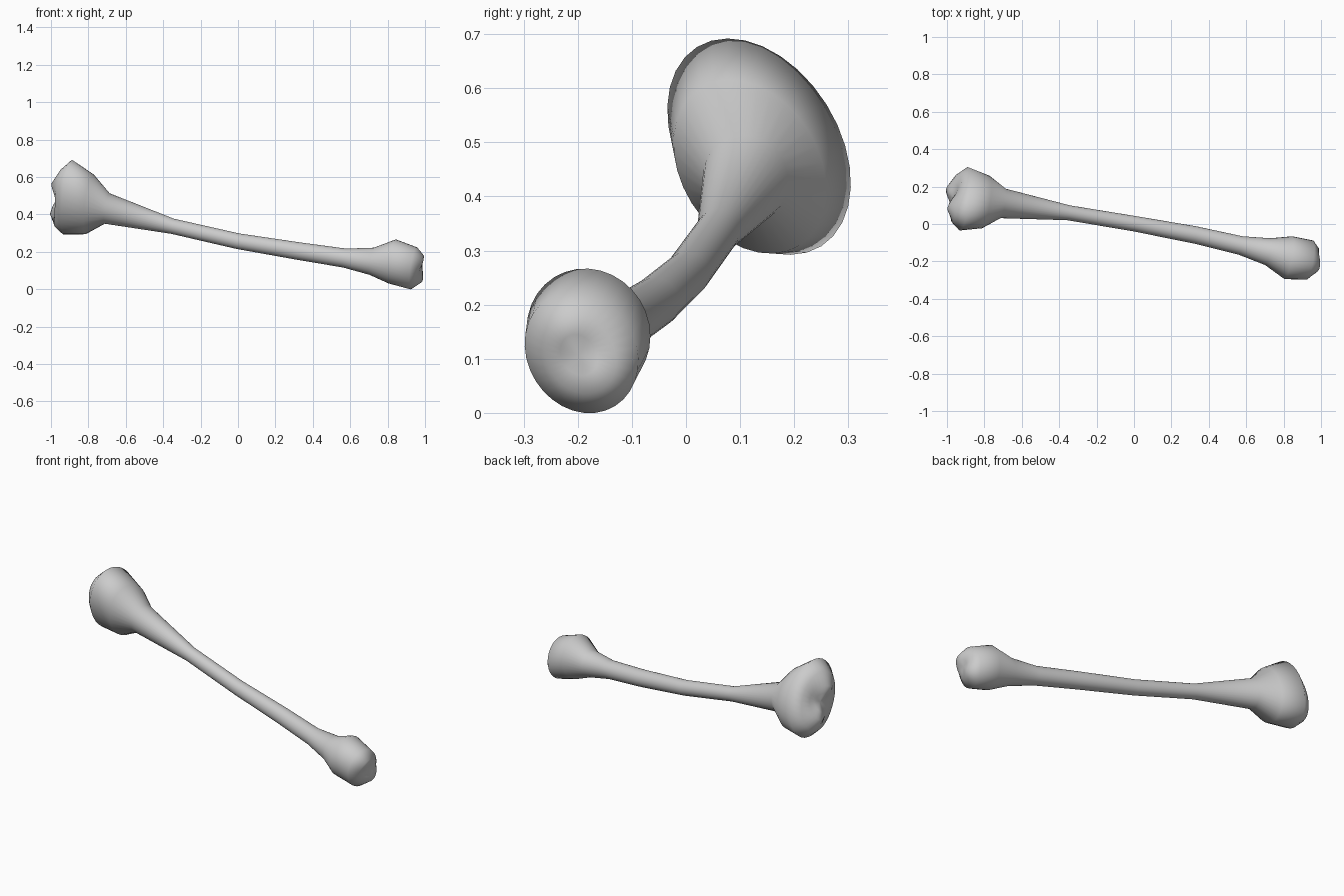
import bpy, bmesh
from math import cos, sin, pi, radians

SIDES = 32
AXIS = radians(122)   # direction of the long axis of the end knobs, in the y-z plane

# stations: x, y, z, long radius, short radius, lobe height along x
STATIONS = [
    (-0.976, 0.140, 0.495, 0.050, 0.035, -0.013),
    (-0.979, 0.140, 0.495, 0.095, 0.065, -0.021),
    (-0.958, 0.138, 0.496, 0.165, 0.112, -0.006),
    (-0.910, 0.135, 0.500, 0.217, 0.147, 0),
    (-0.795, 0.118, 0.463, 0.172, 0.127, 0),
    (-0.700, 0.110, 0.440, 0.083, 0.077, 0),
    (-0.350, 0.060, 0.345, 0.041, 0.039, 0),
    (0.000, 0.002, 0.265, 0.042, 0.040, 0),
    (0.325, -0.058, 0.212, 0.047, 0.045, 0),
    (0.570, -0.115, 0.175, 0.051, 0.049, 0),
    (0.715, -0.148, 0.158, 0.073, 0.071, 0),
    (0.825, -0.180, 0.157, 0.120, 0.112, 0),
    (0.940, -0.193, 0.120, 0.117, 0.100, 0),
    (0.980, -0.195, 0.115, 0.075, 0.062, 0.009),
    (0.981, -0.198, 0.115, 0.040, 0.032, 0.005),
]


def ring(bm, x, y, z, a, b, lobe):
    verts = []
    for i in range(SIDES):
        t = 2 * pi * i / SIDES
        u, v = a * cos(t), b * sin(t)
        dy = u * cos(AXIS) - v * sin(AXIS)
        dz = u * sin(AXIS) + v * cos(AXIS)
        # ring plane leans square to the bone; lobes form the two condyles
        dx = 0.19 * dy + 0.17 * dz + lobe * cos(2 * t)
        verts.append(bm.verts.new((x + dx, y + dy, z + dz)))
    return verts


# bone: shaft with a two-lobed knob at each end
bm = bmesh.new()
rings = [ring(bm, *s) for s in STATIONS]
for r0, r1 in zip(rings, rings[1:]):
    for i in range(SIDES):
        j = (i + 1) % SIDES
        bm.faces.new((r0[i], r0[j], r1[j], r1[i]))

# joint surfaces, hollowed at the middle
for r, c in ((rings[0], (-0.966, 0.14, 0.495)), (rings[-1], (0.976, -0.198, 0.115))):
    centre = bm.verts.new(c)
    for i in range(SIDES):
        bm.faces.new((r[i], r[(i + 1) % SIDES], centre))

# sit on the ground
low = min(v.co.z for v in bm.verts)
bmesh.ops.translate(bm, verts=bm.verts, vec=(0, 0, -low))
bmesh.ops.recalc_face_normals(bm, faces=bm.faces)
for f in bm.faces:
    f.smooth = True

mesh = bpy.data.meshes.new("bone")
bm.to_mesh(mesh)
bm.free()
bone = bpy.data.objects.new("bone", mesh)
bpy.context.collection.objects.link(bone)
